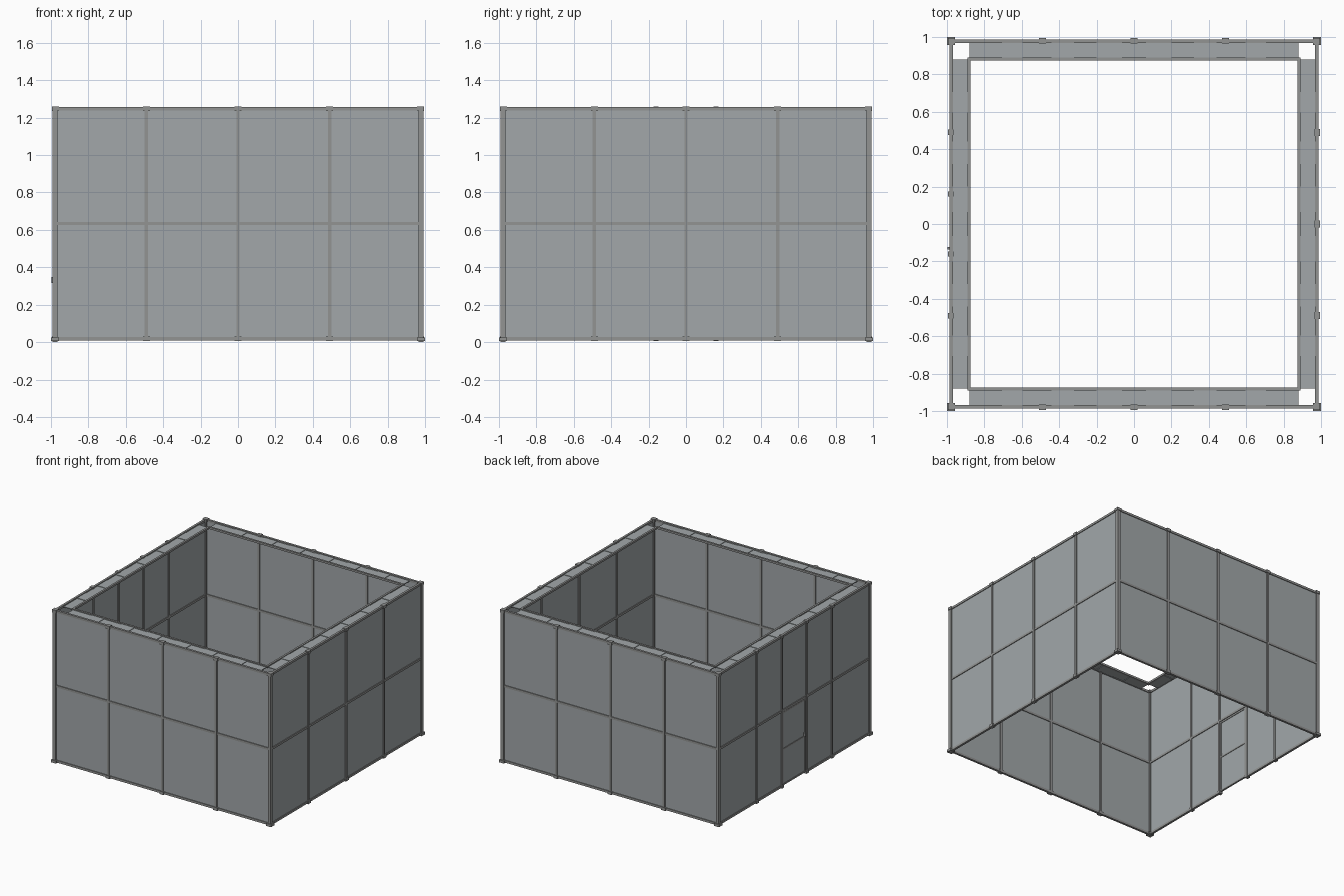
import bpy, math
from mathutils import Matrix

if "Cube" in bpy.data.objects:
    bpy.data.objects.remove(bpy.data.objects["Cube"])


def material(name, rgb):
    m = bpy.data.materials.new(name)
    m.diffuse_color = (*rgb, 1)
    m.use_nodes = True
    m.node_tree.nodes["Principled BSDF"].inputs["Base Color"].default_value = m.diffuse_color
    return m


FRAME = material("frame grey", (0.29, 0.295, 0.29))
PANEL = material("panel grey", (0.36, 0.39, 0.40))
DARK = material("fitting dark grey", (0.20, 0.205, 0.21))

FACES = [(0, 3, 2, 1), (4, 5, 6, 7), (0, 1, 5, 4), (1, 2, 6, 5), (2, 3, 7, 6), (3, 0, 4, 7)]


def box(name, x, y, z, mat, side=0):
    """Box from ranges x, y, z, turned side * 90 degrees about z."""
    co = [(x[i], y[j], z[k]) for k in (0, 1) for i, j in ((0, 0), (1, 0), (1, 1), (0, 1))]
    mesh = bpy.data.meshes.new(name)
    mesh.from_pydata(co, [], FACES)
    mesh.transform(Matrix.Rotation(side * math.pi / 2, 4, 'Z'))
    mesh.materials.append(mat)
    ob = bpy.data.objects.new(name, mesh)
    bpy.context.collection.objects.link(ob)
    return ob


def mid(c, h):
    return (c - h, c + h)


W = 0.978                      # wall centre line
RAIL = mid(-W, 0.009)          # depth of rails
# plank joints along the top walkway
half = [0.065, 0.20, 0.32, 0.44, 0.595, 0.705, 0.88]
joints = sorted([-v for v in half] + half)

# Four walls: 0 front, 1 right, 2 back, 3 left (with the door)
for s in range(4):
    door = s == 3
    posts = [-0.49, -0.16, 0.16, 0.49] if door else [-0.49, 0, 0.49]

    # wall panels between the posts, two rows
    cols = [-W] + posts + [W]
    for a, b in zip(cols, cols[1:]):
        for z0, z1 in ((0.018, 0.632), (0.632, 1.248)):
            box("wall_panel", (a, b), mid(-W, 0.003), (z0, z1), PANEL, s)

    # horizontal rails
    for z in (0.018, 0.634, 1.247):
        spans = [(-W, -0.16), (0.16, W)] if door and z < 0.1 else [(-W, W)]
        for span in spans:
            box("wall_rail", span, RAIL, mid(z, 0.009), FRAME, s)

    # intermediate posts with clamps at both ends
    for p in posts:
        box("wall_post", mid(p, 0.009), mid(-W, 0.011), (0.005, 1.255), FRAME, s)
        for z in (0.017, 1.247):
            box("post_clamp", mid(p, 0.019 if not door else 0.014), (-0.995, -0.965),
                mid(z, 0.012), FRAME, s)

    # corner post with foot and cap
    box("corner_post", mid(-W, 0.013), mid(-W, 0.013), (0, 1.255), FRAME, s)
    box("corner_foot", (-1, -0.956), (-1, -0.956), (0.005, 0.026), FRAME, s)
    box("corner_cap", (-0.995, -0.958), (-0.995, -0.958), (1.237, 1.26), FRAME, s)

    # inner rail of the top ledge and its planks
    box("ledge_rail", (-0.89, 0.89), mid(-0.881, 0.008), mid(1.247, 0.008), FRAME, s)
    for i, (a, b) in enumerate(zip(joints, joints[1:])):
        z = 1.243 + 0.004 * (i % 2)
        box("ledge_plank", (a, b), (-0.972, -0.881), mid(z, 0.003), PANEL, s)

# Door frame bars and handle on the left wall
box("door_middle_bar", (-0.15, 0.15), mid(-W, 0.007), mid(0.315, 0.006), FRAME, 3)
box("door_bottom_bar", (-0.15, 0.15), mid(-W, 0.007), (0.018, 0.030), FRAME, 3)
box("door_top_bar", (-0.15, 0.15), mid(-W, 0.007), (0.608, 0.622), FRAME, 3)
for y in (-0.144, 0.144):
    box("door_side_bar", mid(y, 0.006), mid(-W, 0.007), (0.018, 0.622), FRAME, 3)
box("door_handle", mid(0.13, 0.006), (-0.998, -0.975), mid(0.333, 0.016), DARK, 3)
